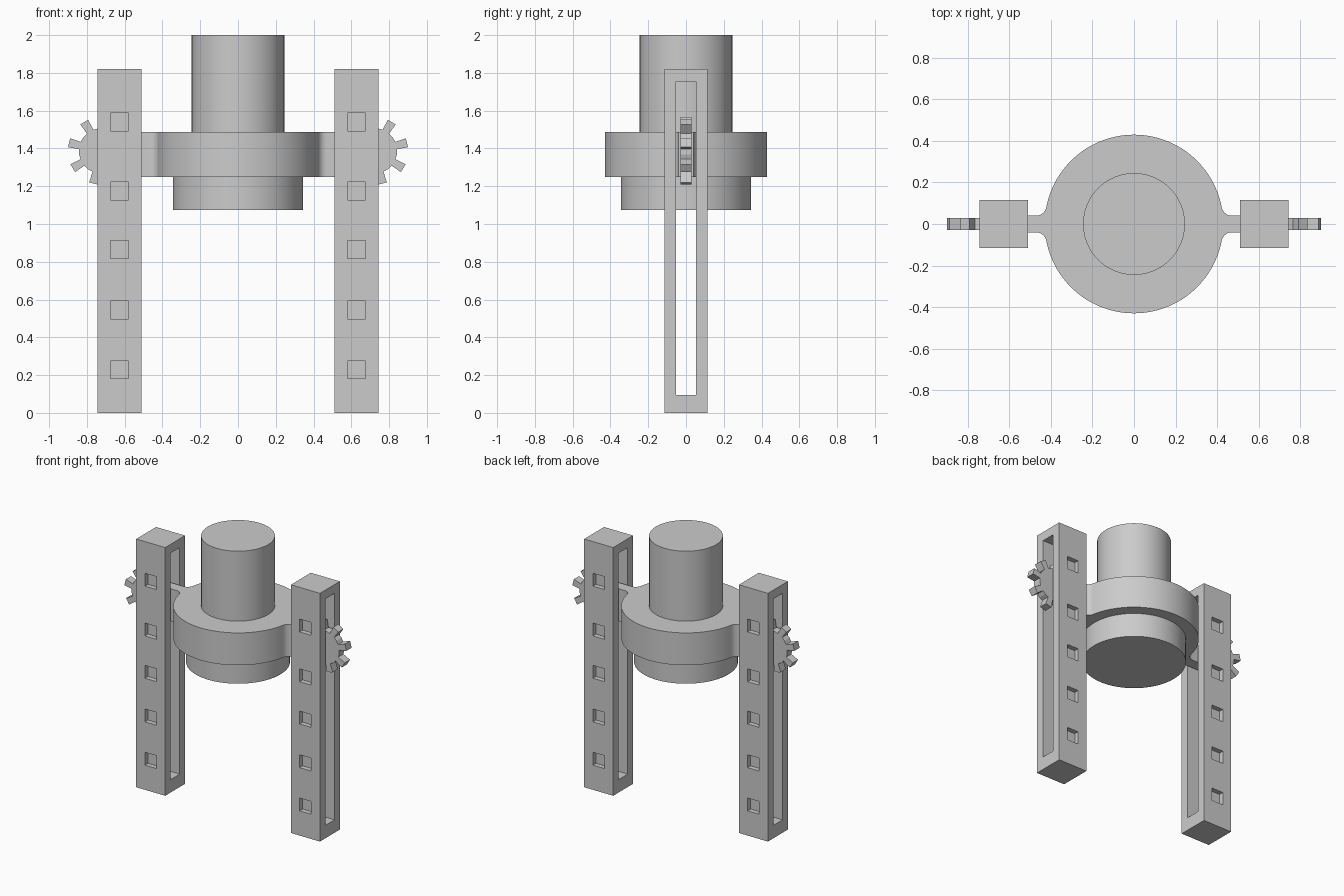
import bpy, bmesh
from math import cos, sin, pi, radians, sqrt, atan2

if "Cube" in bpy.data.objects:
    bpy.data.objects.remove(bpy.data.objects["Cube"])


def finish(name, bm, smooth=False):
    bmesh.ops.recalc_face_normals(bm, faces=bm.faces)
    mesh = bpy.data.meshes.new(name)
    bm.to_mesh(mesh)
    bm.free()
    ob = bpy.data.objects.new(name, mesh)
    bpy.context.collection.objects.link(ob)
    bpy.ops.object.select_all(action='DESELECT')
    ob.select_set(True)
    bpy.context.view_layer.objects.active = ob
    if smooth:
        bpy.ops.object.shade_smooth_by_angle(angle=radians(30))
    return ob


def extrude(name, pts, offset, smooth=False):
    """Close a 3D outline and extrude it along offset."""
    bm = bmesh.new()
    face = bm.faces.new([bm.verts.new(p) for p in pts])
    res = bmesh.ops.extrude_face_region(bm, geom=[face], use_keep_orig=True)
    verts = [g for g in res['geom'] if isinstance(g, bmesh.types.BMVert)]
    bmesh.ops.translate(bm, vec=offset, verts=verts)
    return finish(name, bm, smooth)


def box(bm, x0, x1, y0, y1, z0, z1):
    vs = bmesh.ops.create_cube(bm, size=1)['verts']
    bmesh.ops.scale(bm, vec=(x1 - x0, y1 - y0, z1 - z0), verts=vs)
    bmesh.ops.translate(bm, vec=((x0 + x1) / 2, (y0 + y1) / 2, (z0 + z1) / 2), verts=vs)


def disc(name, r, z0, z1):
    pts = [(r * cos(2 * pi * i / 96), r * sin(2 * pi * i / 96), z0) for i in range(96)]
    return extrude(name, pts, (0, 0, z1 - z0), True)


# Central body: upper and lower cylinders
disc("upper_cylinder", 0.245, 1.47, 2.0)
disc("lower_cylinder", 0.345, 1.075, 1.26)

# Collar with two arms, filleted where the arms meet the ring
R, half, rf, end = 0.43, 0.04, 0.05, 0.63
cx, cy = sqrt((R + rf) ** 2 - (half + rf) ** 2), half + rf
a = atan2(cy, cx)
quarter = [(end, half)]
for i in range(9):
    t = -pi / 2 + (a + pi - 3 * pi / 2) * i / 8
    quarter.append((cx + rf * cos(t), cy + rf * sin(t)))
quarter += [(R * cos(t), R * sin(t)) for t in
            (a + (pi / 2 - a) * i / 24 for i in range(1, 25))]
upper = quarter + [(-x, y) for x, y in reversed(quarter[:-1])]
outline = upper + [(-x, -y) for x, y in upper]
# drop the doubled point where the halves meet at the bottom and ends, if any
outline = [p for i, p in enumerate(outline)
           if abs(p[0] - outline[i - 1][0]) + abs(p[1] - outline[i - 1][1]) > 1e-6]
extrude("collar_with_arms", [(x, y, 1.25) for x, y in outline], (0, 0, 0.237), True)

for side, s in (("left", -1), ("right", 1)):
    # Post with a long slot and square pockets front and back
    xc = s * 0.6275
    bm = bmesh.new()
    box(bm, xc - 0.1175, xc + 0.1175, -0.115, 0.115, 0, 1.82)
    post = finish(side + "_post", bm)
    bm = bmesh.new()
    box(bm, xc - 0.2, xc + 0.2, -0.053, 0.053, 0.095, 1.755)
    for z in (1.54, 1.175, 0.865, 0.545, 0.228):
        for f in (-1, 1):
            y0, y1 = sorted((f * 0.08, f * 0.15))
            box(bm, xc - 0.047, xc + 0.047, y0, y1, z - 0.047, z + 0.047)
    cutter = finish(side + "_post_cutter", bm)
    cutter.hide_render = True
    mod = post.modifiers.new("cut", 'BOOLEAN')
    mod.operation, mod.solver, mod.object = 'DIFFERENCE', 'EXACT', cutter
    bpy.context.view_layer.objects.active = post
    bpy.ops.object.modifier_apply(modifier="cut")
    bpy.data.objects.remove(cutter)

    # Eight-toothed gear inside the slot
    pts = []
    for k in range(8):
        t = radians(14 + 45 * k)
        for r, w in ((0.118, -0.02), (0.178, -0.024), (0.178, 0.024), (0.118, 0.02)):
            x, z = r * cos(t) - w * sin(t), r * sin(t) + w * cos(t)
            pts.append((s * (0.722 + x), -0.03, 1.387 + z))
        m = t + radians(22.5)
        pts.append((s * (0.722 + 0.121 * cos(m)), -0.03, 1.387 + 0.121 * sin(m)))
    extrude(side + "_gear", pts, (0, 0.06, 0))
